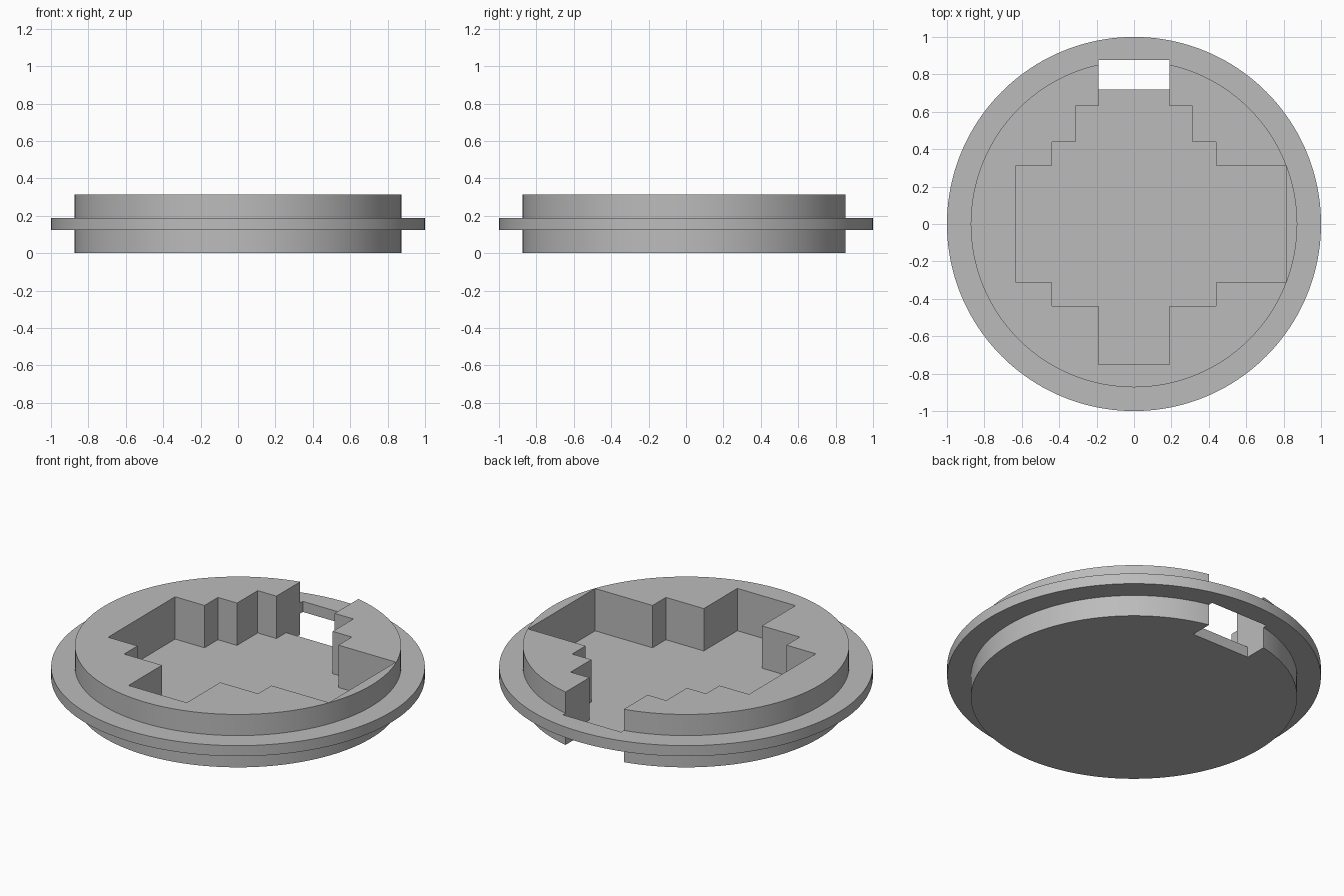
import bpy, bmesh, math

if "Cube" in bpy.data.objects:
    bpy.data.objects.remove(bpy.data.objects["Cube"], do_unlink=True)

grey = bpy.data.materials.new("plain grey")
grey.use_nodes = True
grey.diffuse_color = (0.5, 0.5, 0.5, 1)
grey.node_tree.nodes["Principled BSDF"].inputs["Base Color"].default_value = grey.diffuse_color

BODY, FLANGE, TOP = 0.873, 1.0, 0.3125
SEGMENTS = 160


def add_object(name, bm):
    bmesh.ops.recalc_face_normals(bm, faces=bm.faces)
    mesh = bpy.data.meshes.new(name)
    bm.to_mesh(mesh)
    bm.free()
    mesh.materials.append(grey)
    obj = bpy.data.objects.new(name, mesh)
    bpy.context.collection.objects.link(obj)
    return obj


def lathe(name, profile):
    """Stack rings of (radius, height) and close both ends."""
    bm = bmesh.new()
    rings = []
    for r, z in profile:
        angles = [2 * math.pi * i / SEGMENTS for i in range(SEGMENTS)]
        rings.append([bm.verts.new((r * math.cos(a), r * math.sin(a), z)) for a in angles])
    for low, high in zip(rings, rings[1:]):
        for i in range(SEGMENTS):
            j = (i + 1) % SEGMENTS
            bm.faces.new((low[i], low[j], high[j], high[i]))
    bm.faces.new(rings[0])
    bm.faces.new(rings[-1])
    return add_object(name, bm)


def prism(name, outline, bottom, top):
    """Upright prism used as a cutter."""
    bm = bmesh.new()
    face = bm.faces.new([bm.verts.new((x, y, bottom)) for x, y in outline])
    moved = bmesh.ops.extrude_face_region(bm, geom=[face])["geom"]
    verts = [v for v in moved if isinstance(v, bmesh.types.BMVert)]
    bmesh.ops.translate(bm, verts=verts, vec=(0, 0, top - bottom))
    obj = add_object(name, bm)
    obj.hide_render = True
    return obj


# Round body with the flange around its middle
disc = lathe("flanged_disc", [(BODY, 0), (BODY, 0.125), (FLANGE, 0.125),
                              (FLANGE, 0.1875), (BODY, 0.1875), (BODY, TOP)])

# Stepped pocket, open at the back
SLOT, BACK = 0.19, 0.877
right_side = [(SLOT, -0.75), (SLOT, -0.4375), (0.4375, -0.4375), (0.4375, -0.3125),
              (0.8125, -0.3125), (0.8125, 0.3125), (0.4375, 0.3125), (0.4375, 0.4375),
              (0.3125, 0.4375), (0.3125, 0.63), (SLOT, 0.63), (SLOT, BACK)]
left_side = [(-0.63 if x > 0.8 else -x, y) for x, y in reversed(right_side)]
pocket = prism("pocket_cutter", right_side + left_side, 0.0625, 0.5)

# Rectangular hole through the floor at the back
hole = prism("hole_cutter", [(-SLOT, 0.72), (SLOT, 0.72), (SLOT, BACK), (-SLOT, BACK)], -0.1, 0.4)

bpy.context.view_layer.objects.active = disc
disc.select_set(True)
for cutter in (pocket, hole):
    cut = disc.modifiers.new(cutter.name, "BOOLEAN")
    cut.operation = "DIFFERENCE"
    cut.solver = "EXACT"
    cut.object = cutter
    bpy.ops.object.modifier_apply(modifier=cut.name)
for cutter in (pocket, hole):
    bpy.data.objects.remove(cutter, do_unlink=True)

bpy.ops.object.shade_smooth_by_angle(angle=math.radians(30))
